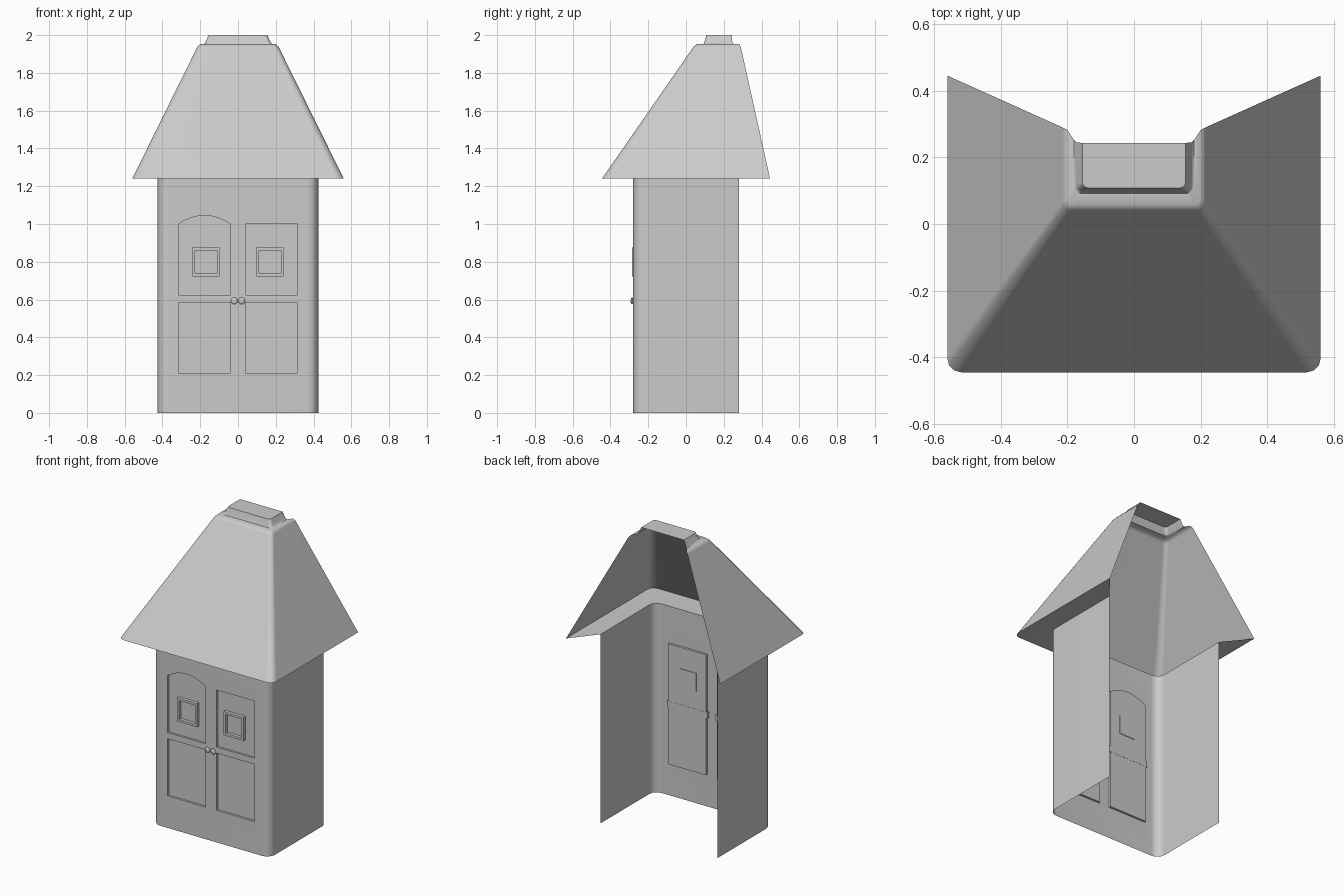
import bpy, bmesh, math
from mathutils import Matrix

if "Cube" in bpy.data.objects:
    bpy.data.objects.remove(bpy.data.objects["Cube"])


def u_loop(w, front, back, z, r, seg=3):
    """U-shaped outline open at the back, with rounded front corners."""
    pts = [(-w, back, z)]
    for cx, start in ((-w + r, math.pi), (w - r, 1.5 * math.pi)):
        for i in range(seg + 1):
            a = start + i * math.pi / 2 / seg
            pts.append((cx + r * math.cos(a), front + r + r * math.sin(a), z))
    return pts + [(w, back, z)]


def rect(x0, x1, z0, z1, arch=0.0):
    """Outline in the x-z plane, optionally with an arched top."""
    pts = [(x0, z0), (x1, z0), (x1, z1)]
    if arch:
        for i in range(1, 10):
            t = i / 10
            pts.append((x1 + (x0 - x1) * t, z1 + 4 * arch * t * (1 - t)))
    return pts + [(x0, z1)]


def at_y(outline, y):
    return [(x, y, z) for x, z in outline]


def loft(bm, loops, closed=False, cap=False, skip=None):
    rows = [[bm.verts.new(p) for p in loop] for loop in loops]
    n = len(rows[0])
    for a, b in zip(rows, rows[1:]):
        for i in range(n if closed else n - 1):
            if i != skip:
                j = (i + 1) % n
                bm.faces.new((a[i], a[j], b[j], b[i]))
    if cap:
        bm.faces.new(rows[-1])
    return rows


def finish(bm, name, angle=50, weighted=False):
    bmesh.ops.remove_doubles(bm, verts=bm.verts, dist=1e-5)
    me = bpy.data.meshes.new(name)
    bm.to_mesh(me)
    bm.free()
    me.shade_smooth()
    me.set_sharp_from_angle(angle=math.radians(angle))
    ob = bpy.data.objects.new(name, me)
    bpy.context.collection.objects.link(ob)
    if weighted:
        m = ob.modifiers.new("weighted_normals", 'WEIGHTED_NORMAL')
        m.keep_sharp = True
    return ob


FRONT, PANEL, EAVE = -0.28, -0.266, 1.24
WALL_W, WALL_R = 0.425, 0.055

# Walls: open-backed shell, front face cut by two recessed door panels
bm = bmesh.new()
loft(bm, [u_loop(WALL_W, FRONT, 0.28, z, WALL_R) for z in (0, EAVE)], skip=4)
doors = [rect(-0.315, -0.04, 0.21, 1.0, 0.045), rect(0.04, 0.315, 0.21, 1.0)]
edges = []
border = rect(-WALL_W + WALL_R, WALL_W - WALL_R, 0, EAVE)
for outline in [border] + doors:
    vs = [bm.verts.new(p) for p in at_y(outline, FRONT)]
    edges += [bm.edges.new((vs[i - 1], vs[i])) for i in range(len(vs))]
fill = bmesh.ops.triangle_fill(bm, edges=edges, use_beauty=True, normal=(0, -1, 0))
for f in fill["geom"]:
    if isinstance(f, bmesh.types.BMFace):
        f.normal_update()
        if f.normal.y > 0:
            f.normal_flip()
for outline in doors:
    loft(bm, [at_y(outline, FRONT), at_y(outline, PANEL)], closed=True, cap=True)
finish(bm, "walls", weighted=True)

# Roof: eave underside, sloping sides and small ridge cap
bm = bmesh.new()
loft(bm, [
    u_loop(WALL_W, FRONT, 0.28, EAVE, WALL_R),
    u_loop(0.56, -0.445, 0.445, EAVE, 0.042),
    u_loop(0.215, 0.040, 0.290, 1.938, 0.025),
    u_loop(0.200, 0.058, 0.282, 1.953, 0.022),
    u_loop(0.180, 0.092, 0.252, 1.953, 0.020),
    u_loop(0.172, 0.098, 0.245, 1.963, 0.020),
    u_loop(0.155, 0.108, 0.243, 2.0, 0.018),
], cap=True)
finish(bm, "roof", weighted=True)

for side, label in ((-1, "left"), (1, "right")):
    # Cross rail splitting each door into upper and lower panels
    bm = bmesh.new()
    bmesh.ops.create_cube(bm, size=1, matrix=Matrix.Translation((side * 0.1775, -0.272, 0.605))
                          @ Matrix.Diagonal((0.295, 0.014, 0.04, 1)))
    finish(bm, label + "_door_rail")

    # Window: raised frame with a sunken pane
    cx = side * 0.169
    outer = rect(cx - 0.072, cx + 0.072, 0.722, 0.876)
    inner = rect(cx - 0.058, cx + 0.058, 0.737, 0.861)
    bm = bmesh.new()
    loft(bm, [at_y(outer, PANEL), at_y(outer, -0.287), at_y(inner, -0.287),
              at_y(inner, -0.262)], closed=True, cap=True)
    finish(bm, label + "_window")

    # Door knob: flattened ball on a short stem
    bm = bmesh.new()
    kx, kz = side * 0.02, 0.593
    bmesh.ops.create_uvsphere(bm, u_segments=16, v_segments=10, radius=0.018,
                              matrix=Matrix.Translation((kx, -0.286, kz))
                              @ Matrix.Diagonal((1, 0.4, 1, 1)))
    finish(bm, label + "_knob")
